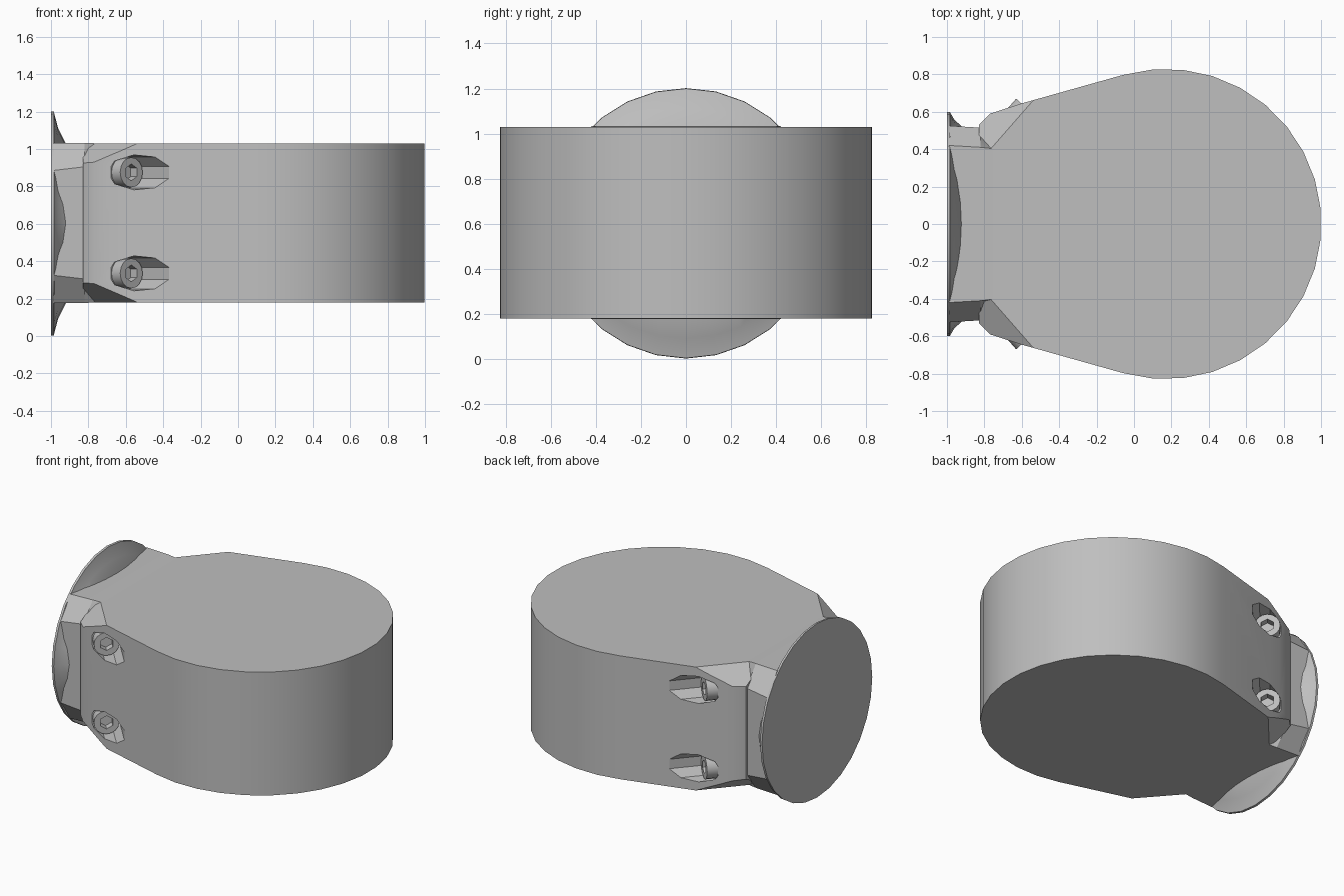
import bpy, bmesh
from math import sin, cos, pi, radians
from mathutils import Vector, Matrix

if "Cube" in bpy.data.objects:
    bpy.data.objects.remove(bpy.data.objects["Cube"])

metal = bpy.data.materials.new("plain_grey")
metal.use_nodes = True
GREY = (0.52, 0.52, 0.52, 1)
metal.diffuse_color = GREY
metal.node_tree.nodes["Principled BSDF"].inputs["Base Color"].default_value = GREY

MID = 0.605  # height of the centre plane


def finish(bm, name):
    bmesh.ops.recalc_face_normals(bm, faces=bm.faces)
    mesh = bpy.data.meshes.new(name)
    bm.to_mesh(mesh)
    bm.free()
    ob = bpy.data.objects.new(name, mesh)
    bpy.context.collection.objects.link(ob)
    mesh.materials.append(metal)
    return ob


def loft(bm, rings):
    """Skin a list of equal-length point rings and cap both ends."""
    rows = [[bm.verts.new(p) for p in ring] for ring in rings]
    n = len(rows[0])
    for a, b in zip(rows, rows[1:]):
        for i in range(n):
            j = (i + 1) % n
            bm.faces.new((a[i], a[j], b[j], b[i]))
    bm.faces.new(rows[0])
    bm.faces.new(rows[-1])


def select_only(ob):
    bpy.ops.object.select_all(action='DESELECT')
    ob.select_set(True)
    bpy.context.view_layer.objects.active = ob


def smooth(ob, angle=28):
    select_only(ob)
    bpy.ops.object.shade_smooth_by_angle(angle=radians(angle))


def cut(ob, cutter):
    select_only(ob)
    mod = ob.modifiers.new("cut", 'BOOLEAN')
    mod.operation = 'DIFFERENCE'
    mod.solver = 'EXACT'
    mod.object = cutter
    bpy.ops.object.modifier_apply(modifier=mod.name)
    bpy.data.objects.remove(cutter)


# Body: a rounded drop outline, extruded upwards
SEGS, SWEEP = 19, radians(106)
outline = [(0.17 + 0.832 * cos(t), 0.829 * sin(t))
           for t in (-SWEEP + 2 * SWEEP * i / SEGS for i in range(SEGS + 1))]
outline += [(-0.6, 0.645), (-0.77, 0.59), (-0.83, 0.53)]
outline += [(x, -y) for x, y in reversed(outline[-3:])]
bm = bmesh.new()
loft(bm, [[(x, y, z) for x, y in outline] for z in (0.18, 1.03)])

# Sloping corners where the body meets the neck
for sy in (-1, 1):
    for sz in (-1, 1):
        a, b, c = (Vector((x, sy * y, MID + sz * h)) for x, y, h in
                   ((-0.83, 0.53, 0.32), (-0.54, 0.66, 0.425), (-0.75, 0.42, 0.425)))
        normal = (b - a).cross(c - a)
        if normal.z * sz < 0:
            normal.negate()
        geom = bm.verts[:] + bm.edges[:] + bm.faces[:]
        res = bmesh.ops.bisect_plane(bm, geom=geom, plane_co=a, plane_no=normal,
                                     clear_outer=True)
        rim = [e for e in res["geom_cut"] if isinstance(e, bmesh.types.BMEdge)]
        bmesh.ops.holes_fill(bm, edges=rim)
body = finish(bm, "body")


def cylinder(name, matrix, radius, low, high, sides):
    bm = bmesh.new()
    loft(bm, [[matrix @ Vector((radius * cos(2 * pi * i / sides),
                                radius * sin(2 * pi * i / sides), h))
               for i in range(sides)] for h in (low, high)])
    return finish(bm, name)


# Four slanted pockets, each holding a hex socket bolt
bolts = []
for sy, side in ((-1, "right"), (1, "left")):
    for sz, level in ((-1, "lower"), (1, "upper")):
        axis = Vector((0.66, sy * 0.75, 0)).normalized()
        up = Vector((0, 0, 1))
        across = Vector((-axis.y, axis.x, 0)) * sy  # points towards the neck
        place = Matrix((across, up, axis)).transposed().to_4x4()
        place.translation = (-0.57, sy * 0.617, MID + sz * 0.27)
        cut(body, cylinder("pocket", place, 0.095, -0.07, 0.5, 9))
        bolt = cylinder(f"{level}_{side}_bolt", place, 0.08, -0.1, 0, 16)
        turned = place @ Matrix.Rotation(pi / 6, 4, 'Z')
        cut(bolt, cylinder("socket", turned, 0.045, -0.05, 0.1, 6))
        bolts.append(bolt)

# Neck: a block with cut corners, narrowing into the body
def neck_ring(x, wide, wide_z, narrow, tall):
    half = [(wide, -wide_z), (wide, wide_z), (narrow, tall)]
    ring = half + [(-narrow, tall), (-wide, wide_z), (-wide, -wide_z),
                   (-narrow, -tall), (narrow, -tall)]
    return [(x, y, MID + z) for y, z in ring]

bm = bmesh.new()
loft(bm, [neck_ring(-0.99, 0.525, 0.28, 0.42, 0.428),
          neck_ring(-0.82, 0.515, 0.3, 0.41, 0.428),
          neck_ring(-0.73, 0.42, 0.3, 0.4, 0.424)])
neck = finish(bm, "neck")

# Flange: a round plate that hollows inwards to the neck
bm = bmesh.new()
loft(bm, [[(x, ry * cos(2 * pi * i / 28), MID - 0.003 + rz * sin(2 * pi * i / 28))
           for i in range(28)]
          for x, ry, rz in ((-1, 0.6, 0.6), (-0.985, 0.6, 0.598),
                            (-0.962, 0.56, 0.51), (-0.92, 0.52, 0.425))])
flange = finish(bm, "flange")

for ob in [body, neck, flange] + bolts:
    smooth(ob)
